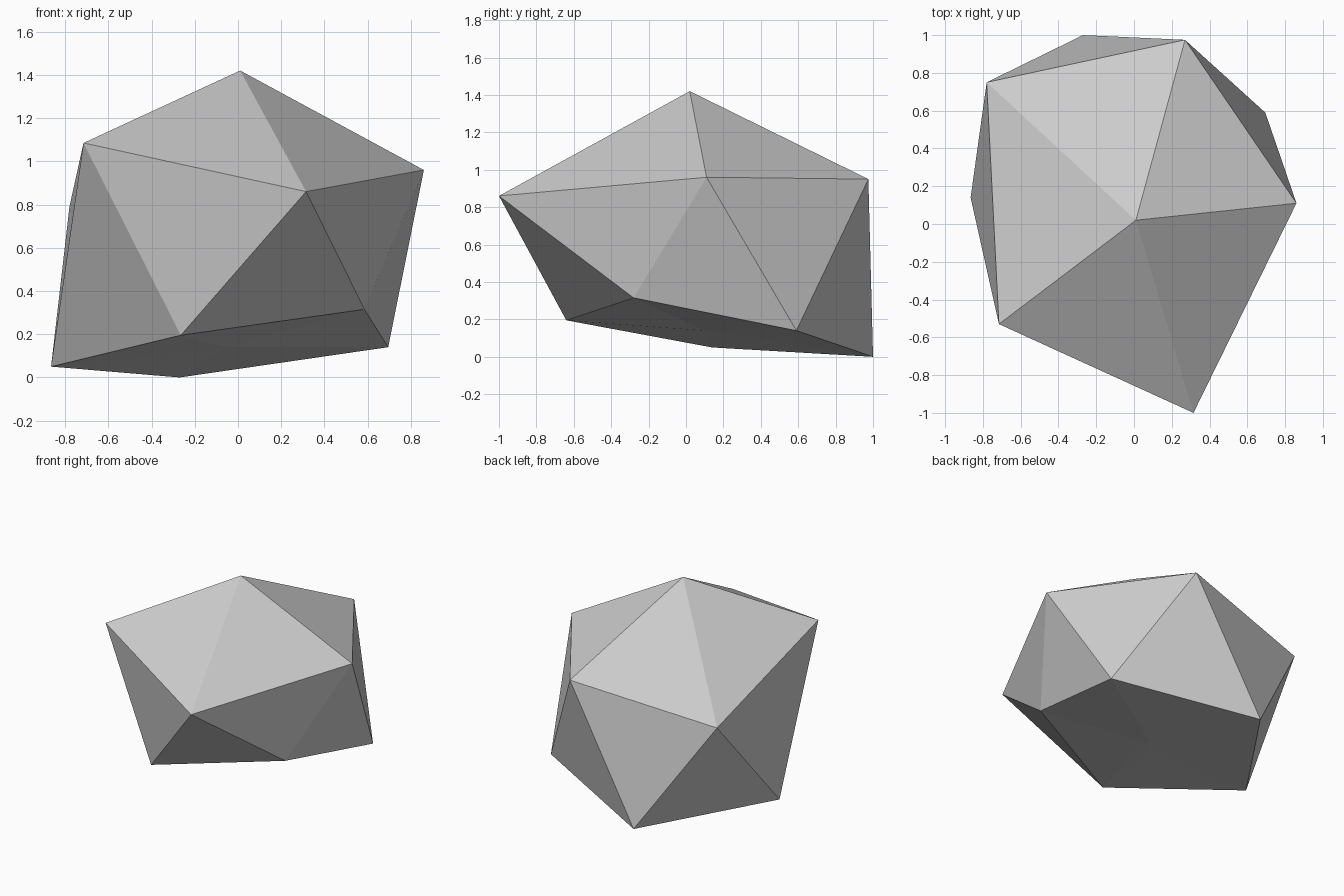
import bpy

if "Cube" in bpy.data.objects:
    bpy.data.objects.remove(bpy.data.objects["Cube"])

# Low-poly boulder: a lopsided icosahedron with a nearly flat base
top = (0.01, 0.02, 1.42)
upper = [(0.86, 0.11, 0.96), (0.27, 0.975, 0.95), (-0.78, 0.75, 0.79),
         (-0.715, -0.53, 1.085), (0.315, -1.0, 0.86)]
lower = [(0.695, 0.59, 0.14), (-0.27, 1.0, 0.0), (-0.865, 0.14, 0.05),
         (-0.265, -0.64, 0.195), (0.585, -0.28, 0.315)]
base = (-0.06, 0.1, 0.14)

verts = [top] + upper + lower + [base]
faces = []
for i in range(5):
    j = (i + 1) % 5
    u0, u1, l0, l1 = 1 + i, 1 + j, 6 + i, 6 + j
    faces += [(0, u0, u1),      # cap
              (u0, l0, u1),     # belt, pointing down
              (u1, l0, l1),     # belt, pointing up
              (l1, l0, 11)]     # underside

mesh = bpy.data.meshes.new("boulder")
mesh.from_pydata(verts, [], faces)
mesh.update()
boulder = bpy.data.objects.new("boulder", mesh)
bpy.context.collection.objects.link(boulder)
